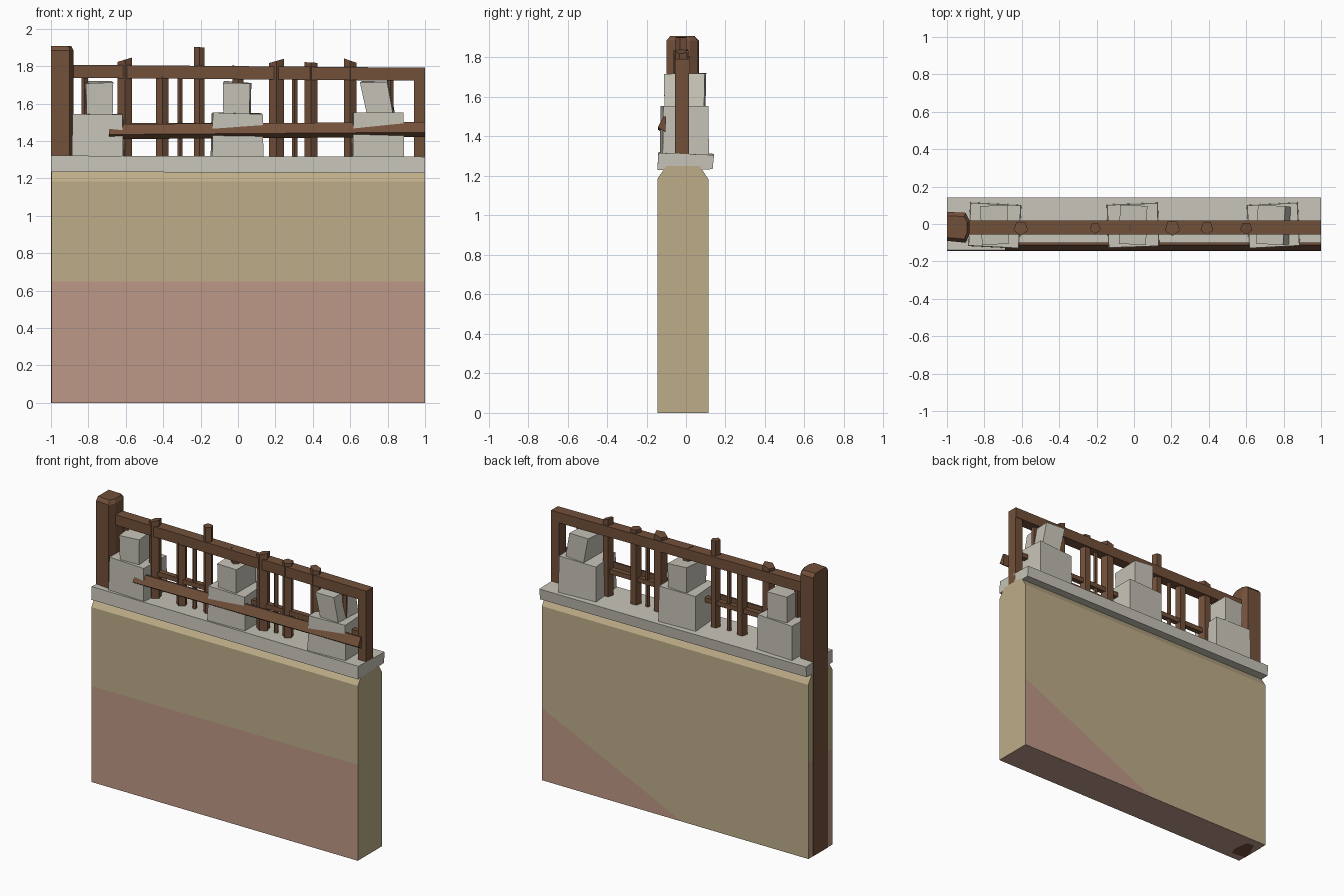
import bpy, bmesh, math, random
from mathutils import Vector, Matrix

random.seed(4)
cube = bpy.data.objects.get("Cube")
if cube:
    bpy.data.objects.remove(cube)


def material(name, srgb):
    lin = [((c / 255 + 0.055) / 1.055) ** 2.4 for c in srgb] + [1]
    m = bpy.data.materials.new(name)
    m.use_nodes = True
    m.diffuse_color = lin
    m.node_tree.nodes["Principled BSDF"].inputs["Base Color"].default_value = lin
    return m


TAN = material("tan plaster", (190, 173, 137))
PINK = material("pink plaster", (190, 152, 136))
STONE = material("grey stone", (198, 195, 183))
WOOD = material("brown wood", (114, 80, 58))


def finish(name, bm, *mats):
    bmesh.ops.recalc_face_normals(bm, faces=bm.faces)
    mesh = bpy.data.meshes.new(name)
    bm.to_mesh(mesh)
    bm.free()
    obj = bpy.data.objects.new(name, mesh)
    bpy.context.collection.objects.link(obj)
    for m in mats:
        mesh.materials.append(m)
    return obj


def loft(rings):
    """Solid through matching rings of points, closed at both ends."""
    bm = bmesh.new()
    loops = [[bm.verts.new(p) for p in ring] for ring in rings]
    n = len(loops[0])
    for a, b in zip(loops, loops[1:]):
        for i in range(n):
            j = (i + 1) % n
            bm.faces.new((a[i], a[j], b[j], b[i]))
    bm.faces.new(loops[0][::-1])
    bm.faces.new(loops[-1])
    bm.normal_update()
    return bm


def rail(name, section, x0, x1, rise=0, mat=WOOD):
    """Beam along x with a (y, z) section; rise lifts its far end."""
    return finish(name, loft([[(x0, y, z) for y, z in section],
                              [(x1, y, z + rise) for y, z in section]]), mat)


def rect(y0, y1, z0, z1):
    return [(y0, z0), (y1, z0), (y1, z1), (y0, z1)]


# Wall with chamfered top
bm = loft([[(x, y, z) for y, z in [(-.145, 0), (.115, 0), (.115, 1.18), (.07, 1.25),
                                   (-.1, 1.25), (-.145, 1.185)]] for x in (-.998, 1)])


def split(pick, point, normal):
    """Cut the picked side along a line."""
    faces = [f for f in bm.faces if pick(f)]
    geom = set(faces)
    for f in faces:
        geom.update(f.edges, f.verts)
    bmesh.ops.bisect_plane(bm, geom=list(geom), plane_co=point, plane_no=normal)
    bm.normal_update()


# Painted lower areas: level in front, diagonal behind
slope = Vector((-.49, 0, 1.05))
split(lambda f: f.normal.y < -.9, (0, 0, .65), (0, 0, 1))
split(lambda f: f.normal.x < -.9, (0, 0, .65), (0, 0, 1))
split(lambda f: f.normal.y > .9, (-.05, 0, 0), slope)
for f in bm.faces:
    c, n = f.calc_center_median(), f.normal
    front_or_end = (n.y < -.9 or n.x < -.9) and c.z < .65
    back = n.y > .9 and (c - Vector((-.05, 0, 0))).dot(slope) < 0
    f.material_index = int(front_or_end or back or n.z < -.9)
finish("wall", bm, TAN, PINK)

# Coping slab
rail("coping", [(-.145, 1.235), (.135, 1.24), (.142, 1.312), (-.14, 1.322)],
     -.999, 1, -.006, STONE)


# Stacked stones
def block(name, x, y, z0, z1, wide, deep, shrink, turn, lean=0):
    rings = []
    for z, s in ((z0, 1), (z1, shrink)):
        ring = []
        for sx, sy in ((-1, -1), (1, -1), (1, 1), (-1, 1)):
            p = Matrix.Rotation(math.radians(turn), 3, 'Z') @ Vector(
                (sx * wide * s / 2, sy * deep * s / 2, 0))
            ring.append((x + p.x + (lean if z == z1 else 0), y + p.y,
                         z + (random.uniform(-.008, .008) if z == z1 else 0)))
        rings.append(ring)
    finish(name, loft(rings), STONE)


for side, x, turn, lean in (("right", -.745, -3, 0), ("middle", -.005, 2, 0),
                            ("left", .745, 3, -.035)):
    block(side + "_lower_stone", x, -.008, 1.3, 1.548, .275, .235, .97, turn)
    block(side + "_upper_stone", x + (.02 if lean else 0), -.005, 1.54, 1.715,
          .14, .2, 1.04, -turn, lean)

# Large end post with faceted tip
plan = [(-1, -.09), (-.9, -.1), (-.88, -.055), (-.88, .02), (-.9, .06), (-1, .065)]
tip = [(-.94 + (x + .94) * .8 if x > -1 else x, -.02 + (y + .02) * .75) for x, y in plan]
finish("end_post", loft([[(x, y, 0) for x, y in plan],
                         [(x, y, 1.885) for x, y in plan],
                         [(x, y, 1.908) for x, y in tip]]), WOOD)
rail("far_post", rect(-.055, .015, 1.25, 1.775), .94, 1)

# Horizontal rails
rail("top_rail", rect(-.055, .018, 1.738, 1.808), -.9, 1, -.016)
rail("lower_rail", rect(-.04, -.005, 1.465, 1.497), -.9, .97)
rail("front_rail", [(-.143, 1.435), (-.105, 1.41), (-.1, 1.49), (-.112, 1.49)],
     -.69, 1, .012)


# Five-sided pickets, each with a slanted top
def picket(name, x, width, top, slant):
    r = width / 1.9
    pts = [(x + r * math.sin(a), -.022 + r * math.cos(a))
           for a in (math.tau * i / 5 + math.pi for i in range(5))]
    finish(name, loft([[(px, py, 1.28) for px, py in pts],
                       [(px, py, top + slant * (px - x) / r) for px, py in pts]]), WOOD)


for i, (x, w, top) in enumerate([(-.605, .077, 1.835), (-.207, .058, 1.902),
                                 (0, .06, 1.795), (.205, .08, 1.828),
                                 (.39, .068, 1.82), (.6, .065, 1.83)]):
    picket(f"tall_picket_{i + 1}", x, w, top, (.012, -.002, -.012)[i % 3])
for i, (x, w) in enumerate([(-.82, .035), (-.405, .065), (-.31, .028),
                            (.303, .028), (.815, .035)]):
    picket(f"short_picket_{i + 1}", x, w, 1.745, 0)
